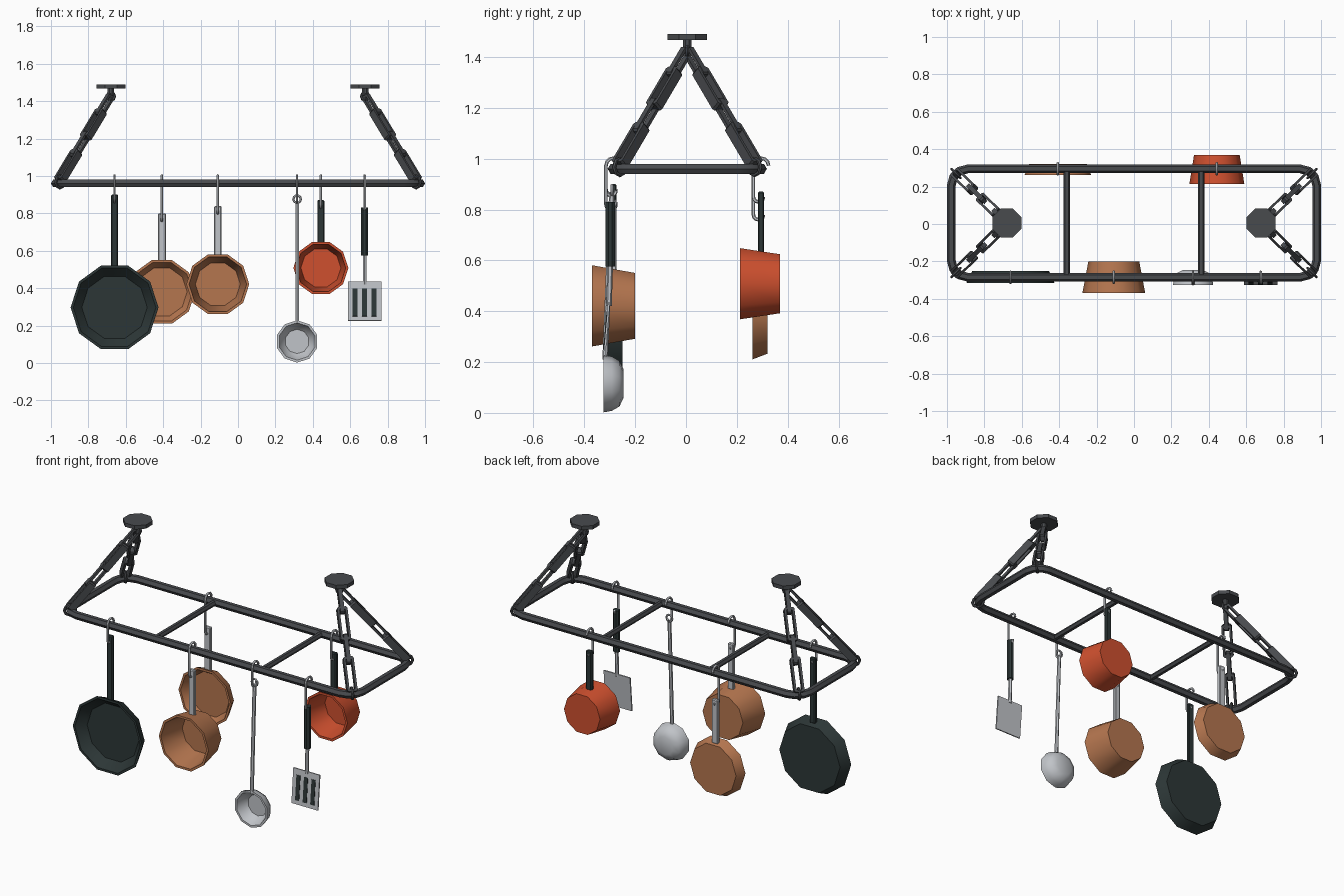
import bpy, bmesh, math
from mathutils import Vector, Matrix

if "Cube" in bpy.data.objects:
    bpy.data.objects.remove(bpy.data.objects["Cube"])

def material(name, rgb):
    m = bpy.data.materials.new(name)
    m.diffuse_color = (*rgb, 1)
    m.use_nodes = True
    m.node_tree.nodes["Principled BSDF"].inputs["Base Color"].default_value = m.diffuse_color
    return m

IRON = material("dark iron", (0.065, 0.069, 0.076))
COPPER = material("copper", (0.46, 0.18, 0.078))
RED = material("orange red enamel", (0.62, 0.08, 0.028))
BLACK = material("black", (0.025, 0.037, 0.037))
STEEL = material("steel", (0.53, 0.55, 0.58))
YC = 0.005                      # rack centre in y
FRONT, BACK = -0.285, 0.295     # y of the two long rails

def finish(bm, name, mat, angle=42):
    bmesh.ops.recalc_face_normals(bm, faces=bm.faces)
    me = bpy.data.meshes.new(name)
    bm.to_mesh(me)
    bm.free()
    me.materials.append(mat)
    me.polygons.foreach_set("use_smooth", [True] * len(me.polygons))
    me.set_sharp_from_angle(angle=math.radians(angle))
    ob = bpy.data.objects.new(name, me)
    bpy.context.collection.objects.link(ob)
    return ob

def skin(bm, rings, closed=False):
    """Join consecutive vertex rings with quads, capping open ends."""
    loops = [[bm.verts.new(p) for p in r] for r in rings]
    n = len(loops[0])
    for a, b in zip(loops, loops[1:] + loops[:1] if closed else loops[1:]):
        for i in range(n):
            j = (i + 1) % n
            bm.faces.new((a[i], a[j], b[j], b[i]))
    if not closed:
        bm.faces.new(loops[0])
        bm.faces.new(loops[-1])

def tube(name, path, r, mat, up, sides=6, closed=False, turn=0.0):
    """Sweep a polygon along a planar path; up is the normal of that plane."""
    path = [Vector(p) for p in path]
    up = Vector(up).normalized()
    rings, n = [], len(path)
    for i, p in enumerate(path):
        prev = path[i - 1] if closed or i else p
        nxt = path[(i + 1) % n] if closed or i < n - 1 else p
        d1, d2 = (p - prev).normalized(), (nxt - p).normalized()
        t = (d1 + d2).normalized()
        miter = 1 / max(0.5, t.dot(d2 if d2.length else d1))
        side = up.cross(t).normalized()
        ring = []
        for k in range(sides):
            a = 2 * math.pi * k / sides + turn
            ring.append(p + side * math.cos(a) * r * miter + up * math.sin(a) * r)
        rings.append(ring)
    bm = bmesh.new()
    skin(bm, rings, closed)
    return finish(bm, name, mat)

def box(name, center, size, mat, bevel=0.0, rot=None):
    bm = bmesh.new()
    bmesh.ops.create_cube(bm, size=1)
    bmesh.ops.scale(bm, vec=size, verts=bm.verts)
    if bevel:
        bmesh.ops.bevel(bm, geom=bm.edges[:], offset=bevel, segments=1, affect='EDGES')
    if rot:
        bmesh.ops.transform(bm, matrix=rot, verts=bm.verts)
    bmesh.ops.translate(bm, vec=center, verts=bm.verts)
    return finish(bm, name, mat, 30)

def lathe(name, x, z, profile, mat, sides=10, turn=0.0, angle=42):
    """Revolve (radius, y) pairs around a horizontal front-back axis."""
    bm = bmesh.new()
    skin(bm, [[(x + r * math.cos(2 * math.pi * k / sides + turn), y,
                z + r * math.sin(2 * math.pi * k / sides + turn)) for k in range(sides)]
              for r, y in profile])
    return finish(bm, name, mat, angle)

def disc(name, x, y, z0, z1, r, mat, sides=8):
    bm = bmesh.new()
    skin(bm, [[(x + r * math.cos(2 * math.pi * (k + .5) / sides),
                y + r * math.sin(2 * math.pi * (k + .5) / sides), z) for k in range(sides)]
              for z in (z0, z1)])
    return finish(bm, name, mat, 30)

def circle(c, u, v, r, n):
    return [Vector(c) + r * (Vector(u) * math.cos(2 * math.pi * k / n)
                             + Vector(v) * math.sin(2 * math.pi * k / n)) for k in range(n)]

# Rounded rectangular rail and two cross bars
path, R, hx, hy = [], 0.09, 0.977, 0.29
for q, (sx, sy) in enumerate(((1, 1), (-1, 1), (-1, -1), (1, -1))):
    for k in range(4):
        a = math.radians(90 * q + 30 * k)
        path.append((sx * (hx - R) + R * math.cos(a),
                     YC + sy * (hy - R) + R * math.sin(a), 0.96))
tube("rail", path, 0.023, IRON, (0, 0, 1), closed=True)
for s in (-1, 1):
    tube("cross_bar", [(s * 0.36, YC - hy, 0.96), (s * 0.36, YC + hy, 0.96)], 0.017, IRON, (0, 0, 1))

def chain_link(center, d, wide, normal, length, width, depth):
    """Rectangular band with an open middle."""
    bm, t = bmesh.new(), 0.013
    l, w, h, c = length / 2, width / 2, depth / 2, 0.008
    outer = [(l - c, w), (l, w - c), (l, c - w), (l - c, -w),
             (c - l, -w), (-l, c - w), (-l, w - c), (c - l, w)]
    inner = [(a * (l - t) / l, b * (w - t) / w) for a, b in outer]
    place = lambda pts, k: [center + d * a + wide * b + normal * k for a, b in pts]
    skin(bm, [place(outer, -h), place(outer, h), place(inner, h), place(inner, -h)], closed=True)
    finish(bm, "chain_link", IRON, 30)

# Ceiling mounts and chains
for sx in (-1, 1):
    mx = sx * 0.68
    disc("ceiling_plate", mx, YC, 1.467, 1.49, 0.084, IRON)
    disc("ceiling_stem", mx, YC, 1.43, 1.47, 0.018, IRON)
    tube("mount_ring", circle((mx, YC, 1.425), (1, 0, 0), (0, 0, 1), 0.02, 8), 0.008,
         IRON, (0, -1, 0), closed=True)
    for sy in (-1, 1):
        low = Vector((sx * 0.955, YC + sy * 0.268, 0.975))
        top = Vector((mx, YC, 1.43))
        d = (top - low).normalized()
        p = d.cross(Vector((0, 0, 1))).normalized()
        q = d.cross(p)
        diag = Vector((sx, sy, 0)).normalized()
        tube("corner_ring", circle((sx * 0.952, YC + sy * 0.265, 0.967), diag, (0, 0, 1), 0.032, 8),
             0.008, IRON, diag.cross(Vector((0, 0, 1))), closed=True)
        for i, (a, b) in enumerate(((0, .34), (.27, .56), (.5, .82), (.76, 1.0))):
            args = (p, q) if i % 2 == 0 else (q, p)
            size = (0.058, 0.042) if i % 2 == 0 else (0.046, 0.024)
            chain_link(low.lerp(top, (a + b) / 2), d, *args, (b - a) * (top - low).length, *size)

# S-hook: over the rail, down its front side, curled up through the handle
def hook(x, y, bottom):
    r, c = 0.03, 0.02
    pts = [(x, y + r * math.cos(a), 0.972 + r * math.sin(a))
           for a in (math.radians(v) for v in range(0, 181, 30))]
    pts += [(x, y - r + c - c * math.cos(a), bottom + c - c * math.sin(a))
            for a in (math.radians(v) for v in range(0, 181, 30))]
    tube("hook", pts, 0.007, STEEL, (1, 0, 0))

# Pans: centre, rail, radii, y of rim and base, handle top
def pan(name, x, z, rail, rim, base, floor, y0, y1, mat, top, width, handle_mat):
    s, t = y1 - y0, 0.012
    lathe(name, x, z, [(base, y1), (rim, y0), (rim - 0.014, y0),
                       (floor, y1 - t)], mat)
    k = (rail - y0) / s
    foot = z + (rim + (base - rim) * k) * 0.951 - 0.006
    box(name + "_handle", (x, rail, (foot + top) / 2), (width, 0.024, top - foot),
        handle_mat, 0.005)
    hook(x, rail, top - 0.04)

pan("frying_pan", -0.66, 0.297, FRONT, 0.235, 0.205, 0.175, -0.315, -0.25, BLACK, 0.90, 0.038, BLACK)
pan("copper_pan", -0.407, 0.38, BACK, 0.178, 0.155, 0.135, 0.262, 0.32, COPPER, 0.80, 0.042, STEEL)
pan("copper_pot", -0.108, 0.421, FRONT, 0.168, 0.136, 0.12, -0.37, -0.2, COPPER, 0.84, 0.038, STEEL)
pan("red_pot", 0.443, 0.508, BACK, 0.147, 0.122, 0.107, 0.213, 0.37, RED, 0.87, 0.038, BLACK)

# Ladle
LX = 0.316
lathe("ladle_bowl", LX, 0.115, [(0.055, -0.245), (0.09, -0.262), (0.107, -0.292), (0.113, -0.325),
                                (0.1, -0.325), (0.085, -0.285), (0.065, -0.262)],
      STEEL, turn=math.pi / 2, angle=50)
tube("ladle_handle", [(LX, -0.318, 0.21), (LX, -0.292, 0.855)], 0.011, STEEL, (1, 0, 0))
tube("ladle_ring", circle((LX, -0.291, 0.876), (1, 0, 0), (0, 0, 1), 0.02, 10), 0.006,
     STEEL, (0, -1, 0), closed=True)
hook(LX, FRONT, 0.855)

# Spatula with dark slots on its face
SX = 0.677
disc("spatula_grip", SX, -0.298, 0.575, 0.83, 0.02, BLACK)
tube("spatula_neck", [(SX, -0.298, 0.59), (SX, -0.303, 0.42)], 0.011, STEEL, (1, 0, 0))
tilt = Matrix.Rotation(math.radians(-5), 4, 'X')
mid = Vector((SX, -0.312, 0.33))
box("spatula_blade", mid, (0.178, 0.008, 0.21), STEEL, rot=tilt)
for k in (-1, 0, 1):
    box("spatula_slot", mid + tilt @ Vector((k * 0.051, -0.0045, -0.006)),
        (0.026, 0.004, 0.15), BLACK, rot=tilt)
hook(SX, FRONT, 0.81)
